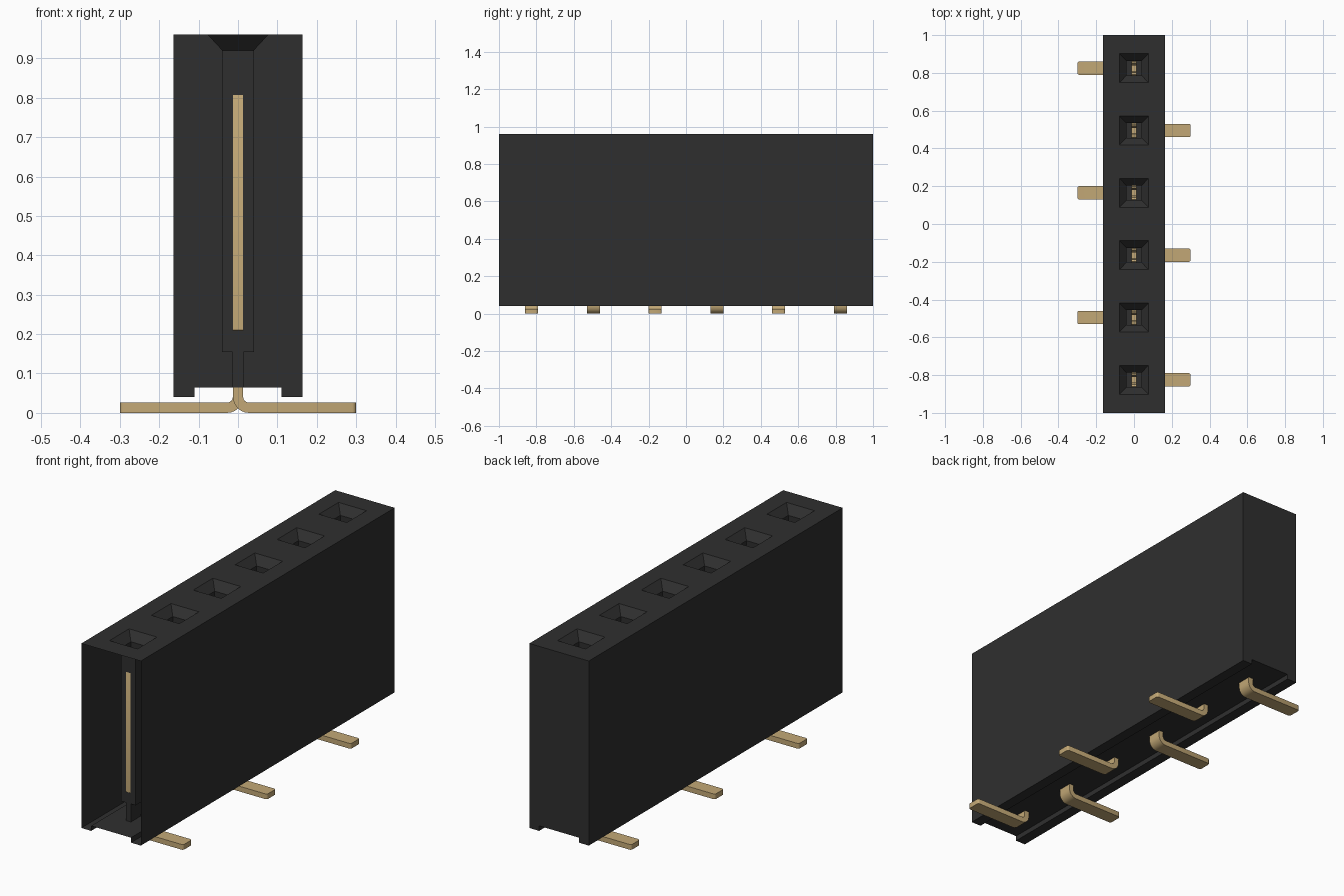
import bpy, bmesh, math

cube = bpy.data.objects.get("Cube")
if cube:
    bpy.data.objects.remove(cube)


def material(name, rgb):
    m = bpy.data.materials.new(name)
    m.use_nodes = True
    m.diffuse_color = (*rgb, 1)
    m.node_tree.nodes["Principled BSDF"].inputs["Base Color"].default_value = (*rgb, 1)
    return m


BLACK = material("black plastic", (0.028, 0.028, 0.028))
GOLD = material("gold contact", (0.54, 0.39, 0.18))


def finish(bm, name, mat):
    bmesh.ops.remove_doubles(bm, verts=bm.verts, dist=1e-5)
    bmesh.ops.recalc_face_normals(bm, faces=bm.faces)
    me = bpy.data.meshes.new(name)
    bm.to_mesh(me)
    bm.free()
    me.materials.append(mat)
    ob = bpy.data.objects.new(name, me)
    bpy.context.collection.objects.link(ob)
    return ob


def prism(bm, a, b):
    """Closed solid between two matching outlines."""
    va, vb = [bm.verts.new(p) for p in a], [bm.verts.new(p) for p in b]
    bm.faces.new(va)
    bm.faces.new(vb[::-1])
    for i in range(len(a)):
        j = (i + 1) % len(a)
        bm.faces.new((va[i], va[j], vb[j], vb[i]))


PITCH = 0.33
CENTRES = [(i - 2.5) * PITCH for i in range(6)]
W, TOP, FOOT, FLOOR = 0.164, 0.96, 0.04, 0.065
RAIL = 0.11

# Housing: side walls with foot rails, back wall, open front
bm = bmesh.new()
bounds = [-1] + [(i - 2) * PITCH for i in range(5)] + [1]
half = [(RAIL, FLOOR), (RAIL, FOOT), (W, FOOT), (W, TOP)]
for s in (-1, 1):
    for y0, y1 in zip(bounds, bounds[1:]):
        for (xa, za), (xb, zb) in zip(half, half[1:]):
            bm.faces.new([bm.verts.new(p) for p in (
                (s * xa, y0, za), (s * xb, y0, zb), (s * xb, y1, zb), (s * xa, y1, za))])
outline = half + [(-x, z) for x, z in reversed(half)]
bm.faces.new([bm.verts.new((x, 1, z)) for x, z in outline])

# Each cell lofts from the top, down its funnel and socket, to the floor
for c, y0, y1 in zip(CENTRES, bounds, bounds[1:]):
    rings = [(W, y0, y1, TOP)]
    for hx, hy, z in ((0.077, 0.077, TOP), (0.04, 0.0385, 0.92), (0.04, 0.0385, 0.155),
                      (0.0135, 0.038, 0.155), (0.0135, 0.038, FLOOR)):
        rings.append((hx, c - hy, c + hy, z))
    rings.append((RAIL, y0, y1, FLOOR))
    loops = [[bm.verts.new(p) for p in ((-x, a, z), (x, a, z), (x, b, z), (-x, b, z))]
             for x, a, b, z in rings]
    for lo, hi in zip(loops, loops[1:]):
        for i in range(4):
            j = (i + 1) % 4
            bm.faces.new((lo[i], lo[j], hi[j], hi[i]))
finish(bm, "housing", BLACK)

# Contact profiles: bent tail (x, z) and forked spring (y, z)
T = 0.013
BEND_X, BEND_Z, R_IN, R_OUT = 0.028, 0.041, 0.015, 0.041


def arc(r, a0, a1, n=6):
    return [(BEND_X + r * math.cos(math.radians(a0 + (a1 - a0) * i / n)),
             BEND_Z + r * math.sin(math.radians(a0 + (a1 - a0) * i / n))) for i in range(n + 1)]


tail = ([(0.3, 0.026)] + arc(R_IN, 270, 180) + [(T, 0.21), (-T, 0.21)]
        + arc(R_OUT, 180, 270) + [(0.3, 0.0)])
fork_half = [(0.030, 0.2), (0.0395, 0.21), (0.0395, 0.805), (0.034, 0.815),
             (0.024, 0.81), (0.014, 0.77), (0.018, 0.70), (0.018, 0.30)]
fork = fork_half + [(-y, z) for y, z in reversed(fork_half)]

for n, c in enumerate(CENTRES):
    side = 1 if n % 2 == 0 else -1
    bm = bmesh.new()
    hw = 0.035
    prism(bm, [(side * x, c - hw, z) for x, z in tail], [(side * x, c + hw, z) for x, z in tail])
    # Round the corners of the tail tip
    tip = [e for e in bm.edges if all(abs(v.co.x) > 0.299 for v in e.verts)
           and abs(e.verts[0].co.z - e.verts[1].co.z) > 0.01]
    bmesh.ops.bevel(bm, geom=tip, offset=0.01, segments=3, profile=0.5, affect='EDGES')
    prism(bm, [(-T, c + y, z) for y, z in fork], [(T, c + y, z) for y, z in fork])
    ob = finish(bm, f"contact_{n + 1}", GOLD)
    bpy.ops.object.select_all(action='DESELECT')
    ob.select_set(True)
    bpy.context.view_layer.objects.active = ob
    bpy.ops.object.shade_smooth_by_angle(angle=math.radians(32))
